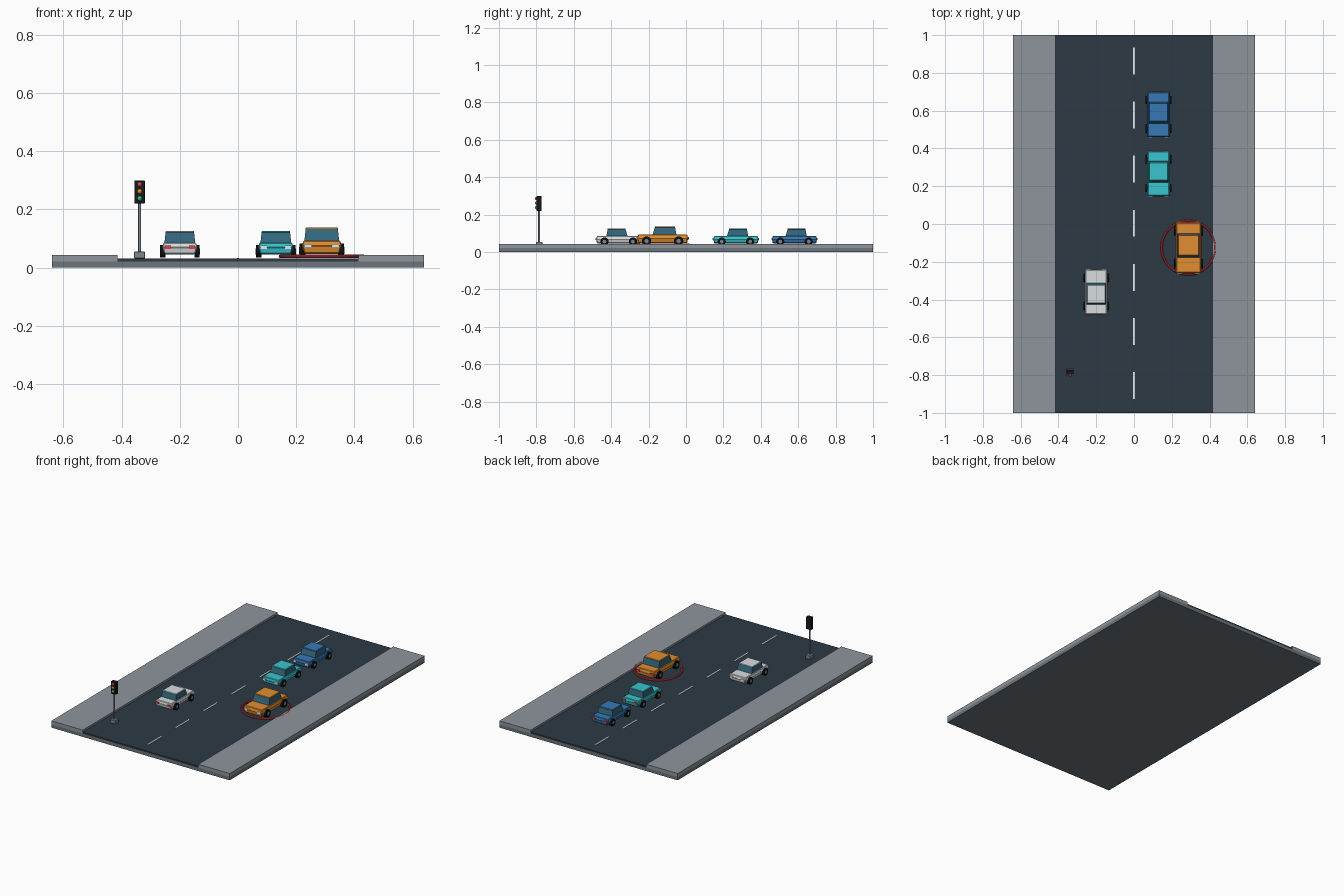
import bpy, bmesh
from math import pi
from mathutils import Matrix, Vector

if "Cube" in bpy.data.objects:
    bpy.data.objects.remove(bpy.data.objects["Cube"])


def mat(name, hexa):
    m = bpy.data.materials.new(name)
    rgb = [(int(hexa[i:i + 2], 16) / 255) ** 2.2 for i in (0, 2, 4)]
    m.diffuse_color = (*rgb, 1)
    m.use_nodes = True
    m.node_tree.nodes["Principled BSDF"].inputs["Base Color"].default_value = m.diffuse_color
    return m


ROAD, CURB = mat("asphalt", "303c46"), mat("pavement", "8c949b")
SLAB = mat("slab_grey", "6c747b")
WHITE, GLASS, TYRE = mat("white", "e8eaec"), mat("glass", "36687d"), mat("tyre", "15181b")
RED, AMBER, GREEN = mat("red", "e0404f"), mat("amber", "e88a2a"), mat("green", "30c080")
STEEL, BLACK = mat("steel", "7c858c"), mat("black", "1c2126")


def finish(name, bm, m, bevel=0, smooth=False):
    bmesh.ops.recalc_face_normals(bm, faces=bm.faces)
    me = bpy.data.meshes.new(name)
    bm.to_mesh(me)
    bm.free()
    ob = bpy.data.objects.new(name, me)
    bpy.context.collection.objects.link(ob)
    me.materials.append(m)
    if bevel:
        mod = ob.modifiers.new("bevel", "BEVEL")
        mod.width, mod.segments = bevel, 1
    if smooth:
        bpy.context.view_layer.objects.active = ob
        ob.select_set(True)
        bpy.ops.object.shade_smooth_by_angle()
        ob.select_set(False)
    return ob


def frustum(name, lo, hi, m, bevel=0, xf=Matrix()):
    """Box between two rectangles, each given as (x0, x1, y0, y1, z)."""
    bm = bmesh.new()
    rings = [[bm.verts.new(xf @ Vector((x, y, r[4]))) for x, y in
              ((r[0], r[2]), (r[1], r[2]), (r[1], r[3]), (r[0], r[3]))] for r in (lo, hi)]
    bm.faces.new(rings[0])
    bm.faces.new(rings[1])
    for i in range(4):
        j = (i + 1) % 4
        bm.faces.new((rings[0][i], rings[0][j], rings[1][j], rings[1][i]))
    return finish(name, bm, m, bevel)


def box(name, x0, x1, y0, y1, z0, z1, m, bevel=0, xf=Matrix()):
    return frustum(name, (x0, x1, y0, y1, z0), (x0, x1, y0, y1, z1), m, bevel, xf)


def cylinder(name, centre, r, depth, axis, m, xf=Matrix(), n=20):
    bm = bmesh.new()
    rot = {"x": Matrix.Rotation(pi / 2, 4, "Y"), "y": Matrix.Rotation(pi / 2, 4, "X"),
           "z": Matrix()}[axis]
    bmesh.ops.create_cone(bm, cap_ends=True, segments=n, radius1=r, radius2=r, depth=depth,
                          matrix=xf @ Matrix.Translation(centre) @ rot)
    return finish(name, bm, m, smooth=True)


def car(name, x, y, paint, scale=1.0, turn=0.0):
    """Car whose nose points to -y before turning."""
    xf = (Matrix.Translation((x, y, 0.034)) @ Matrix.Rotation(turn, 4, "Z")
          @ Matrix.Scale(scale, 4))
    # lower body, cabin glass and roof
    frustum(name + "_body", (-.053, .053, -.116, .116, .012), (-.061, .061, -.121, .121, .038),
            paint, .004, xf)
    frustum(name + "_deck", (-.061, .061, -.121, .121, .034), (-.056, .056, -.116, .116, .052),
            paint, .003, xf)
    frustum(name + "_cabin", (-.053, .053, -.048, .066, .05), (-.049, .049, -.037, .059, .087),
            GLASS, 0, xf)
    box(name + "_roof", -.049, .049, -.037, .059, .086, .092, paint, .002, xf)
    for s in (-1, 1):
        side = "_left" if s < 0 else "_right"
        box(name + "_headlight" + side, s * .042 - .011, s * .042 + .011, -.124, -.11,
            .030, .042, WHITE, 0, xf)
        box(name + "_tail_light" + side, s * .042 - .011, s * .042 + .011, .11, .124,
            .030, .042, RED, 0, xf)
        for yy, end in ((-.076, "_front"), (.076, "_rear")):
            cylinder(name + end + "_wheel" + side, (s * .059, yy, .022), .022, .018, "x", TYRE, xf)
            cylinder(name + end + "_hub" + side, (s * .0675, yy, .022), .010, .003, "x", STEEL, xf)


# ground slab, road and pavements
box("ground_slab", -.64, .64, -1, 1, 0, .021, SLAB)
box("road", -.415, .415, -1, 1, .021, .031, ROAD)
for s, side in ((-1, "left"), (1, "right")):
    x0, x1 = sorted((s * .415, s * .64))
    box("pavement_" + side, x0, x1, -1, 1, .021, .044, CURB)

# centre line dashes
for i in range(-3, 4):
    c = i * .2865 + .004
    box("lane_dash", -.004, .004, c - .071, c + .071, .03, .033, WHITE)

# cars
car("blue_car", .13, .58, mat("blue_paint", "3a78b4"))
car("teal_car", .13, .267, mat("teal_paint", "3cc4cc"))
car("orange_car", .288, -.125, mat("orange_paint", "e08c34"), 1.13)
car("white_car", -.2, -.36, mat("white_paint", "d8dcde"), 1.0, pi)

# highlight ring around the orange car
R, r, N, n = .142, .006, 64, 10
bm = bmesh.new()
rings = []
for i in range(N):
    turn = Matrix.Rotation(2 * pi * i / N, 4, "Z")
    rings.append([bm.verts.new(Vector((.288, -.125, .039)) + turn @ (
        Vector((R, 0, 0)) + Matrix.Rotation(2 * pi * k / n, 4, "Y") @ Vector((r, 0, 0))))
        for k in range(n)])
for i in range(N):
    a, b = rings[i], rings[(i + 1) % N]
    for k in range(n):
        bm.faces.new((a[k], b[k], b[(k + 1) % n], a[(k + 1) % n]))
finish("highlight_ring", bm, RED, smooth=True)

# traffic light
X, Y = -.338, -.785
box("signal_base", X - .019, X + .019, Y - .018, Y + .018, .031, .055, STEEL, .002)
cylinder("signal_pole", (X, Y, .14), .005, .18, "z", STEEL)
box("signal_head", X - .018, X + .018, Y - .013, Y + .013, .22, .30, BLACK, .002)
for z, m in ((.286, RED), (.262, AMBER), (.238, GREEN)):
    bm = bmesh.new()
    bmesh.ops.create_uvsphere(bm, u_segments=16, v_segments=10, radius=.0085,
                              matrix=Matrix.Translation((X, Y - .014, z)))
    finish("signal_lamp", bm, m, smooth=True)
